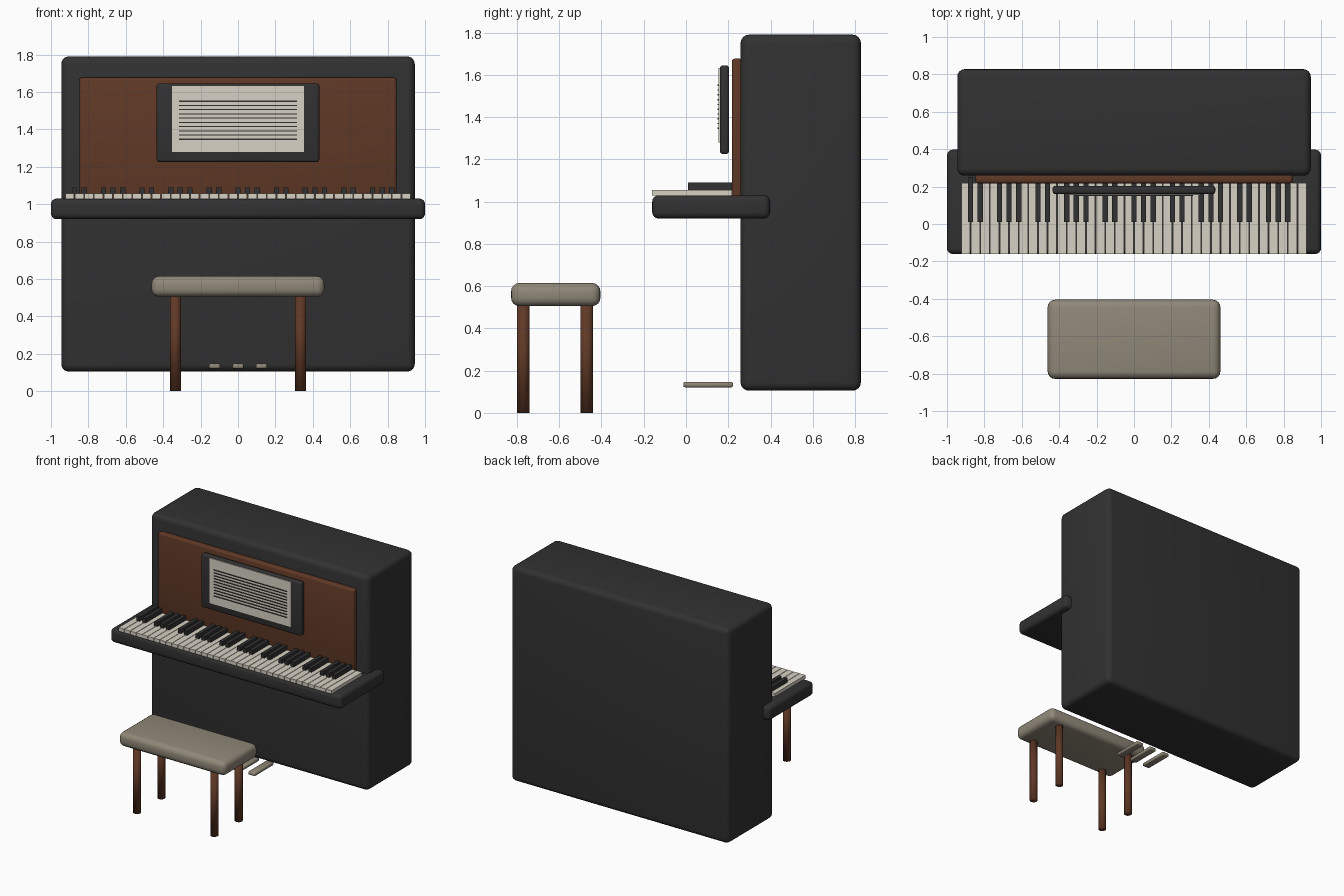
import bpy
import bmesh

if "Cube" in bpy.data.objects:
    bpy.data.objects.remove(bpy.data.objects["Cube"])


def material(name, color):
    m = bpy.data.materials.new(name)
    m.diffuse_color = (*color, 1.0)
    m.use_nodes = True
    m.node_tree.nodes["Principled BSDF"].inputs["Base Color"].default_value = m.diffuse_color
    return m


BLACK = material("ebony black", (0.031, 0.031, 0.031))
BROWN = material("walnut brown", (0.115, 0.040, 0.019))
IVORY = material("ivory", (0.68, 0.64, 0.55))
TAUPE = material("taupe", (0.28, 0.245, 0.19))


def add_mesh(name, bm, mat, smooth=False):
    mesh = bpy.data.meshes.new(name)
    for f in bm.faces:
        f.smooth = smooth
    bm.to_mesh(mesh)
    bm.free()
    mesh.materials.append(mat)
    obj = bpy.data.objects.new(name, mesh)
    bpy.context.collection.objects.link(obj)
    return obj


def box(name, xr, yr, zr, mat, bevel=0.0, segments=3):
    """Box spanning three (low, high) ranges, with optional rounded edges."""
    bm = bmesh.new()
    bmesh.ops.create_cube(bm, size=1.0)
    for v in bm.verts:
        for i, (lo, hi) in enumerate((xr, yr, zr)):
            v.co[i] = hi if v.co[i] > 0 else lo
    if bevel:
        bmesh.ops.bevel(bm, geom=bm.edges[:], offset=bevel, segments=segments,
                        profile=0.5, affect='EDGES', clamp_overlap=True)
    return add_mesh(name, bm, mat, smooth=bevel > 0)


def leg(name, x, y, radius, height):
    bm = bmesh.new()
    bmesh.ops.create_cone(bm, cap_ends=True, segments=24, radius1=radius,
                          radius2=radius, depth=height)
    bmesh.ops.translate(bm, verts=bm.verts, vec=(x, y, height / 2))
    return add_mesh(name, bm, BROWN, smooth=True)


# Case, key bed and front panel
box("case", (-0.945, 0.945), (0.258, 0.828), (0.105, 1.79), BLACK, 0.04, 4)
box("key_bed", (-1.0, 1.0), (-0.16, 0.397), (0.92, 1.03), BLACK, 0.03, 4)
box("front_panel", (-0.848, 0.848), (0.217, 0.268), (0.99, 1.677), BROWN, 0.015)

# Keyboard: five octaves plus one white key
COUNT, HALF = 36, 0.925
pitch = 2 * HALF / COUNT
for i in range(COUNT):
    left = -HALF + i * pitch
    box(f"white_key_{i}", (left + 0.002, left + pitch - 0.002),
        (-0.16, 0.218), (1.028, 1.056), IVORY)
    if i % 7 in (0, 1, 3, 4, 5) and i < COUNT - 1:
        x = left + pitch
        box(f"black_key_{i}", (x - 0.014, x + 0.014),
            (0.01, 0.25), (1.05, 1.09), BLACK)

# Music desk, sheet and staff lines
box("music_desk", (-0.435, 0.435), (0.16, 0.204), (1.225, 1.645), BLACK, 0.015)
box("music_sheet", (-0.353, 0.353), (0.154, 0.162), (1.28, 1.633), IVORY)
for i in range(10):
    z = 1.347 + i * 0.0226
    box(f"staff_line_{i}", (-0.315, 0.315), (0.149, 0.155),
        (z - 0.003, z + 0.003), BLACK)

# Pedals
for i, x in enumerate((-0.125, 0.0, 0.125)):
    box(f"pedal_{i}", (x - 0.03, x + 0.03), (-0.013, 0.222),
        (0.121, 0.147), TAUPE, 0.008, 2)

# Bench
box("bench_seat", (-0.462, 0.462), (-0.828, -0.405), (0.505, 0.615), TAUPE, 0.04, 4)
for i, x in enumerate((-0.335, 0.335)):
    for j, y in enumerate((-0.77, -0.47)):
        leg(f"bench_leg_{i}{j}", x, y, 0.029, 0.51)
